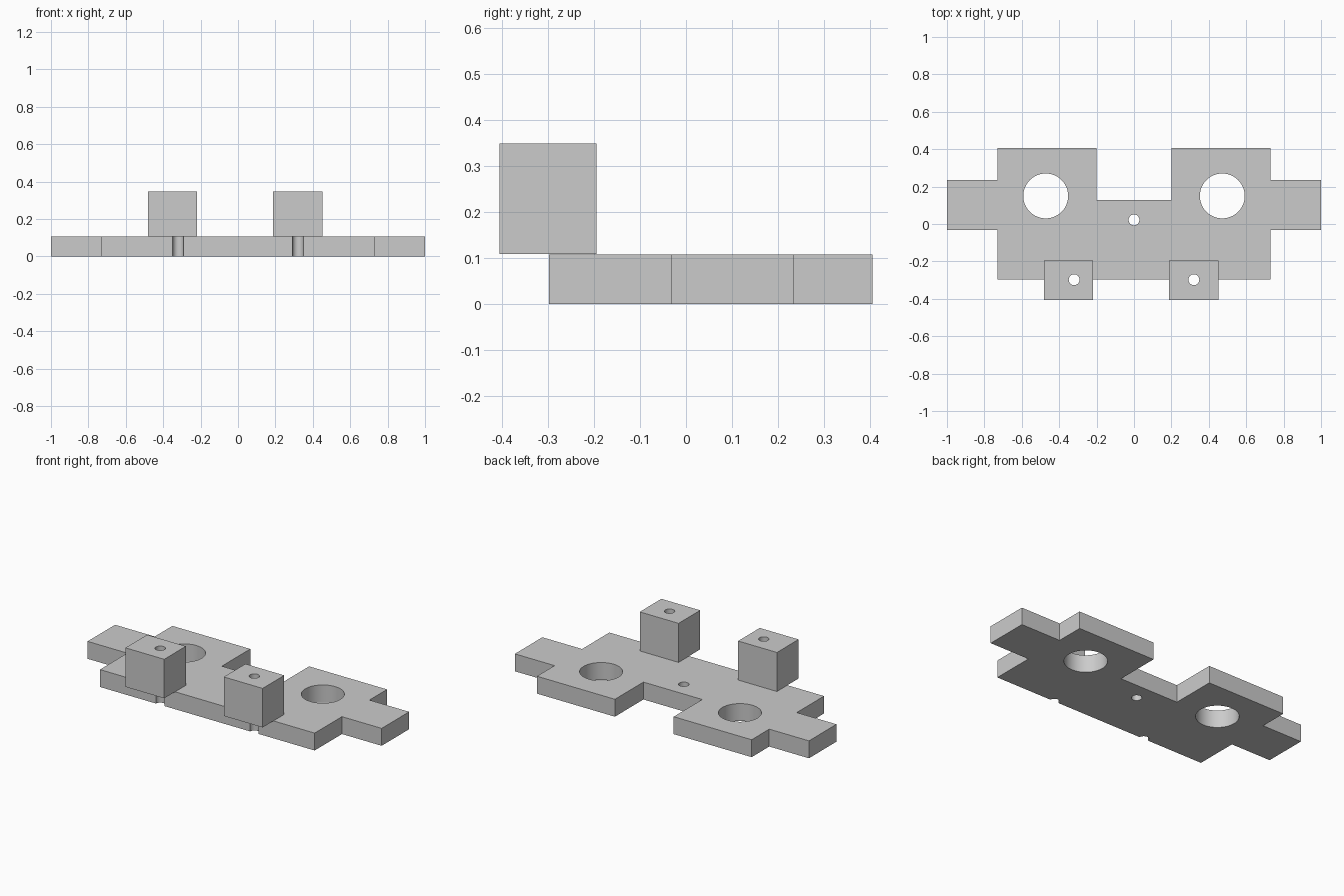
import bpy
import bmesh
import math

cube = bpy.data.objects.get("Cube")
if cube:
    bpy.data.objects.remove(cube, do_unlink=True)

# Single plain grey
grey = bpy.data.materials.new("plain grey")
grey.use_nodes = True
colour = (0.6, 0.6, 0.6, 1)
grey.diffuse_color = colour
grey.node_tree.nodes["Principled BSDF"].inputs["Base Color"].default_value = colour


def prism(name, outline, bottom, top):
    """Extrude a flat outline upwards into a solid part."""
    bm = bmesh.new()
    face = bm.faces.new([bm.verts.new((x, y, bottom)) for x, y in outline])
    grown = bmesh.ops.extrude_face_region(bm, geom=[face])
    verts = [v for v in grown["geom"] if isinstance(v, bmesh.types.BMVert)]
    bmesh.ops.translate(bm, verts=verts, vec=(0, 0, top - bottom))
    bmesh.ops.recalc_face_normals(bm, faces=bm.faces)
    mesh = bpy.data.meshes.new(name)
    bm.to_mesh(mesh)
    bm.free()
    mesh.materials.append(grey)
    obj = bpy.data.objects.new(name, mesh)
    bpy.context.collection.objects.link(obj)
    return obj


def drill(obj, x, y, radius):
    """Cut a vertical round hole through a part."""
    bpy.ops.mesh.primitive_cylinder_add(vertices=48, radius=radius, depth=2, location=(x, y, 0))
    cutter = bpy.context.object
    cutter.hide_render = True
    cutter.data.materials.append(grey)
    bpy.context.view_layer.objects.active = obj
    mod = obj.modifiers.new("hole", "BOOLEAN")
    mod.operation = "DIFFERENCE"
    mod.solver = "EXACT"
    mod.object = cutter
    bpy.ops.object.modifier_apply(modifier=mod.name)
    bpy.data.objects.remove(cutter, do_unlink=True)


# Base plate: half outline mirrored, with side tabs and a rear notch
half = [(0.73, -0.298), (0.73, -0.033), (1, -0.033), (1, 0.234),
        (0.73, 0.234), (0.73, 0.405), (0.2, 0.405), (0.2, 0.128)]
outline = half + [(-x, y) for x, y in reversed(half)]
base_plate = prism("base_plate", outline, 0, 0.107)
drill(base_plate, 0, 0.022, 0.029)
for side in (-1, 1):
    drill(base_plate, side * 0.472, 0.15, 0.12)
    drill(base_plate, side * 0.32, -0.298, 0.029)

# Drilled blocks overhanging the front edge
parts = [base_plate]
for name, left, hole in (("right_block", -0.482, -0.32), ("left_block", 0.187, 0.32)):
    right = left + 0.264
    block = prism(name, [(left, -0.405), (right, -0.405), (right, -0.195), (left, -0.195)],
                  0.108, 0.348)
    drill(block, hole, -0.298, 0.029)
    parts.append(block)

# Smooth hole walls, sharp edges
bpy.ops.object.select_all(action="DESELECT")
for part in parts:
    part.select_set(True)
bpy.context.view_layer.objects.active = base_plate
bpy.ops.object.shade_smooth_by_angle(angle=math.radians(30))
